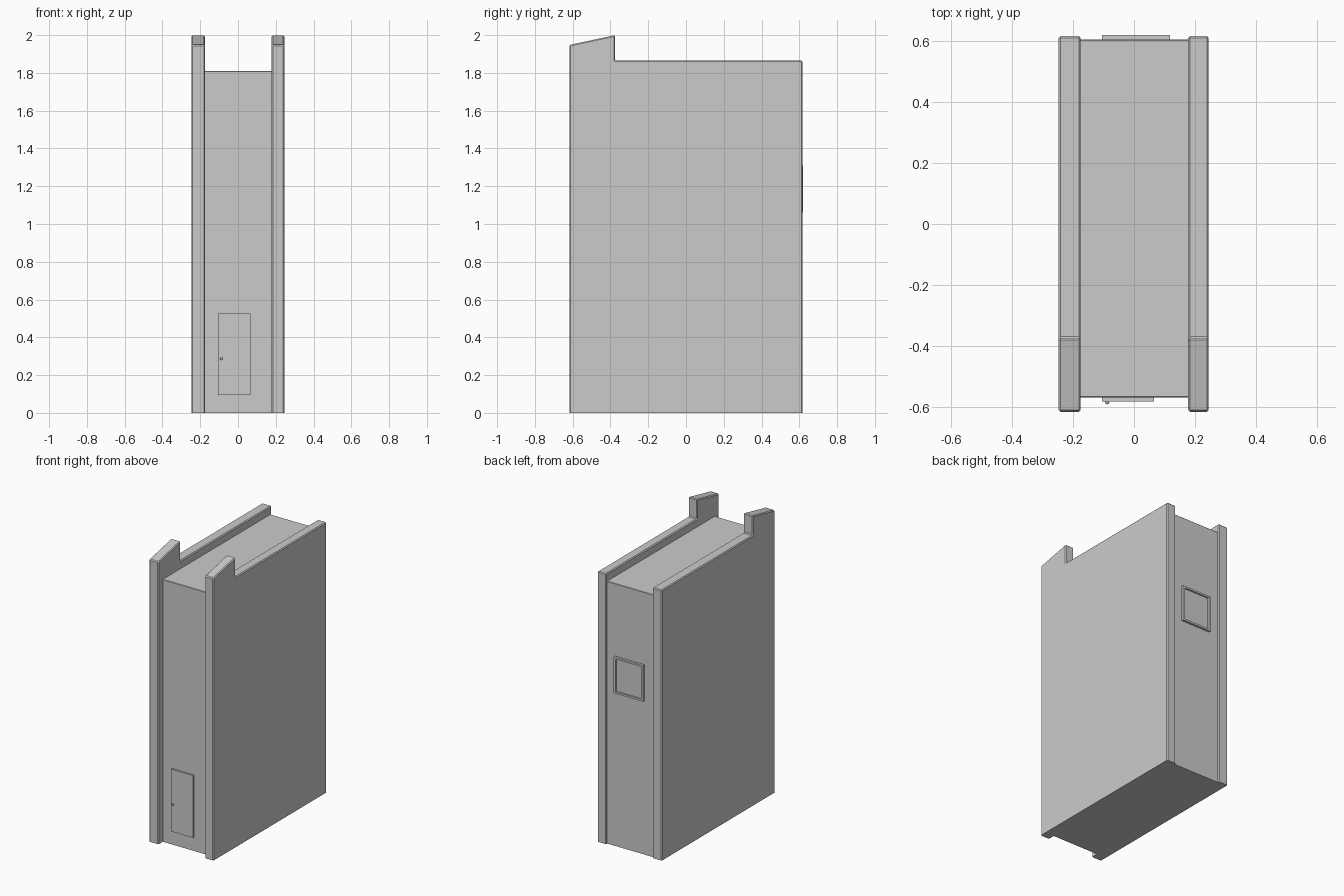
import bpy
import bmesh

cube = bpy.data.objects.get("Cube")
if cube:
    bpy.data.objects.remove(cube, do_unlink=True)

grey = bpy.data.materials.new("plain grey")
grey.use_nodes = True
colour = (0.6, 0.6, 0.6, 1)
grey.diffuse_color = colour
grey.node_tree.nodes["Principled BSDF"].inputs["Base Color"].default_value = colour


def prism(name, outline, x0, x1, bevel=0):
    """Extrude a (y, z) outline along x, softening every edge above the ground."""
    bm = bmesh.new()
    face = bm.faces.new([bm.verts.new((x0, y, z)) for y, z in outline])
    ext = bmesh.ops.extrude_face_region(bm, geom=[face])["geom"]
    moved = [v for v in ext if isinstance(v, bmesh.types.BMVert)]
    bmesh.ops.translate(bm, verts=moved, vec=(x1 - x0, 0, 0))
    bmesh.ops.recalc_face_normals(bm, faces=bm.faces)
    if bevel:
        edges = [e for e in bm.edges if max(v.co.z for v in e.verts) > 0.001]
        bmesh.ops.bevel(bm, geom=edges, offset=bevel, segments=1, affect='EDGES')
    mesh = bpy.data.meshes.new(name)
    bm.to_mesh(mesh)
    bm.free()
    mesh.materials.append(grey)
    obj = bpy.data.objects.new(name, mesh)
    bpy.context.collection.objects.link(obj)
    return obj


def box(name, x, y, z, bevel=0):
    return prism(name, [(y[0], z[0]), (y[1], z[0]), (y[1], z[1]), (y[0], z[1])], *x, bevel)


# Side walls with the sloped horn at the front
wall = [(-0.617, 0), (0.617, 0), (0.617, 1.865), (-0.375, 1.865), (-0.375, 2.0), (-0.617, 1.948)]
prism("right_wall", wall, -0.247, -0.175, 0.006)
prism("left_wall", wall, 0.178, 0.245, 0.006)

# Main block between the walls
box("tower_body", (-0.178, 0.181), (-0.57, 0.605), (0, 1.81), 0.003)

# Front door and its knob
box("door", (-0.105, 0.065), (-0.582, -0.565), (0.095, 0.525))
bpy.ops.mesh.primitive_uv_sphere_add(segments=12, ring_count=8, radius=0.007, location=(-0.088, -0.585, 0.287))
knob = bpy.context.object
knob.name = "door_knob"
knob.data.materials.append(grey)
bpy.ops.object.shade_smooth()

# Back window: pane and four frame bars
left, right, low, high, bar = -0.105, 0.118, 1.06, 1.31, 0.013
depth = (0.6, 0.62)
box("window_pane", (left, right), (0.6, 0.609), (low, high))
box("window_bottom_bar", (left, right), depth, (low, low + bar))
box("window_top_bar", (left, right), depth, (high - bar, high))
box("window_right_bar", (left, left + bar), depth, (low + bar, high - bar))
box("window_left_bar", (right - bar, right), depth, (low + bar, high - bar))
